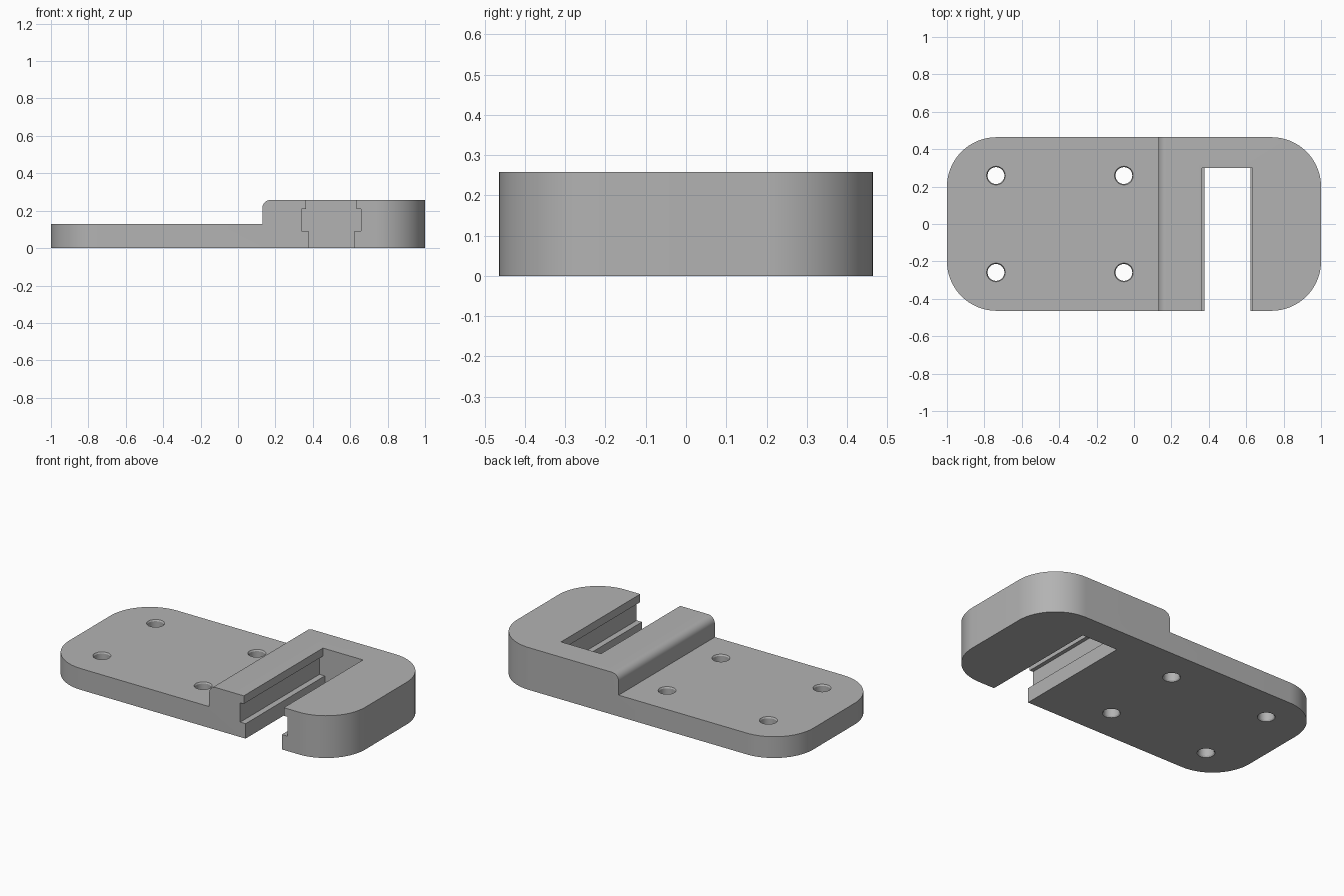
import bpy
import bmesh
from math import sin, cos, pi
from mathutils import Vector

if "Cube" in bpy.data.objects:
    bpy.data.objects.remove(bpy.data.objects["Cube"])

HALF_X, HALF_Y = 1.0, 0.464
PLATE_Z, BLOCK_Z = 0.13, 0.258
CORNER, STEP_X, FILLET = 0.265, 0.13, 0.045
SLOT_X, SLOT_END = 0.499, 0.3

grey = bpy.data.materials.new("plain grey")
grey.use_nodes = True
colour = (0.45, 0.45, 0.45, 1)
grey.diffuse_color = colour
grey.node_tree.nodes["Principled BSDF"].inputs["Base Color"].default_value = colour


def arc(cx, cy, r, start, end, steps):
    angles = [start + (end - start) * i / steps for i in range(steps + 1)]
    return [(cx + r * cos(a), cy + r * sin(a)) for a in angles]


def prism(name, points, sweep):
    """Extrude 3D outline points along a sweep vector."""
    bm = bmesh.new()
    face = bm.faces.new([bm.verts.new(p) for p in points])
    new = bmesh.ops.extrude_face_region(bm, geom=[face])["geom"]
    verts = [g for g in new if isinstance(g, bmesh.types.BMVert)]
    bmesh.ops.translate(bm, vec=Vector(sweep), verts=verts)
    return finish(name, bm)


def lathe(name, profile, x, y, steps=32):
    """Spin a closed (radius, z) profile into a solid plug."""
    bm = bmesh.new()
    rings = [[bm.verts.new((x + r * cos(2 * pi * i / steps), y + r * sin(2 * pi * i / steps), z))
              for i in range(steps)] for r, z in profile]
    for low, high in zip(rings, rings[1:]):
        for i in range(steps):
            j = (i + 1) % steps
            bm.faces.new((low[i], low[j], high[j], high[i]))
    bm.faces.new(rings[0])
    bm.faces.new(rings[-1])
    return finish(name, bm)


def finish(name, bm):
    bmesh.ops.recalc_face_normals(bm, faces=bm.faces)
    mesh = bpy.data.meshes.new(name)
    bm.to_mesh(mesh)
    bm.free()
    obj = bpy.data.objects.new(name, mesh)
    mesh.materials.append(grey)
    bpy.context.collection.objects.link(obj)
    return obj


def cut(body, cutter):
    bpy.context.view_layer.objects.active = body
    mod = body.modifiers.new("cut", "BOOLEAN")
    mod.operation, mod.solver, mod.object = "DIFFERENCE", "EXACT", cutter
    bpy.ops.object.modifier_apply(modifier=mod.name)
    bpy.data.objects.remove(cutter)


# Rounded body at full height
outline = []
for k, (sx, sy) in enumerate(((1, 1), (-1, 1), (-1, -1), (1, -1))):
    outline += arc(sx * (HALF_X - CORNER), sy * (HALF_Y - CORNER), CORNER,
                   k * pi / 2, (k + 1) * pi / 2, 24)
body = prism("mounting_bracket", [(x, y, 0) for x, y in outline], (0, 0, BLOCK_Z))

# Lower the plate, leaving a rounded shoulder on the block
step = [(-1.2, PLATE_Z), (STEP_X, PLATE_Z)]
step += arc(STEP_X + FILLET, BLOCK_Z - FILLET, FILLET, pi, pi / 2, 10)
step += [(STEP_X + FILLET, 0.4), (-1.2, 0.4)]
cut(body, prism("step_cutter", [(x, -0.6, z) for x, z in step], (0, 1.2, 0)))

# Slot with side grooves, open at the front
half = [(0.123, -0.1), (0.123, 0.091), (0.159, 0.091),
        (0.159, 0.209), (0.135, 0.209), (0.135, 0.4)]
slot = [(SLOT_X + w, z) for w, z in half] + [(SLOT_X - w, z) for w, z in reversed(half)]
cut(body, prism("slot_cutter", [(x, -0.6, z) for x, z in slot], (0, 0.6 + SLOT_END, 0)))

# Four screw holes with slightly chamfered rims
plug = [(0.05, -0.1), (0.05, 0), (0.045, 0.008),
        (0.045, PLATE_Z - 0.008), (0.05, PLATE_Z), (0.05, 0.2)]
for x in (-0.738, -0.054):
    for y in (-0.259, 0.259):
        cut(body, lathe("hole_cutter", plug, x, y))

# Smooth curves, crisp edges
bpy.ops.object.select_all(action="DESELECT")
body.select_set(True)
bpy.context.view_layer.objects.active = body
bpy.ops.object.shade_smooth_by_angle(angle=pi / 6)
